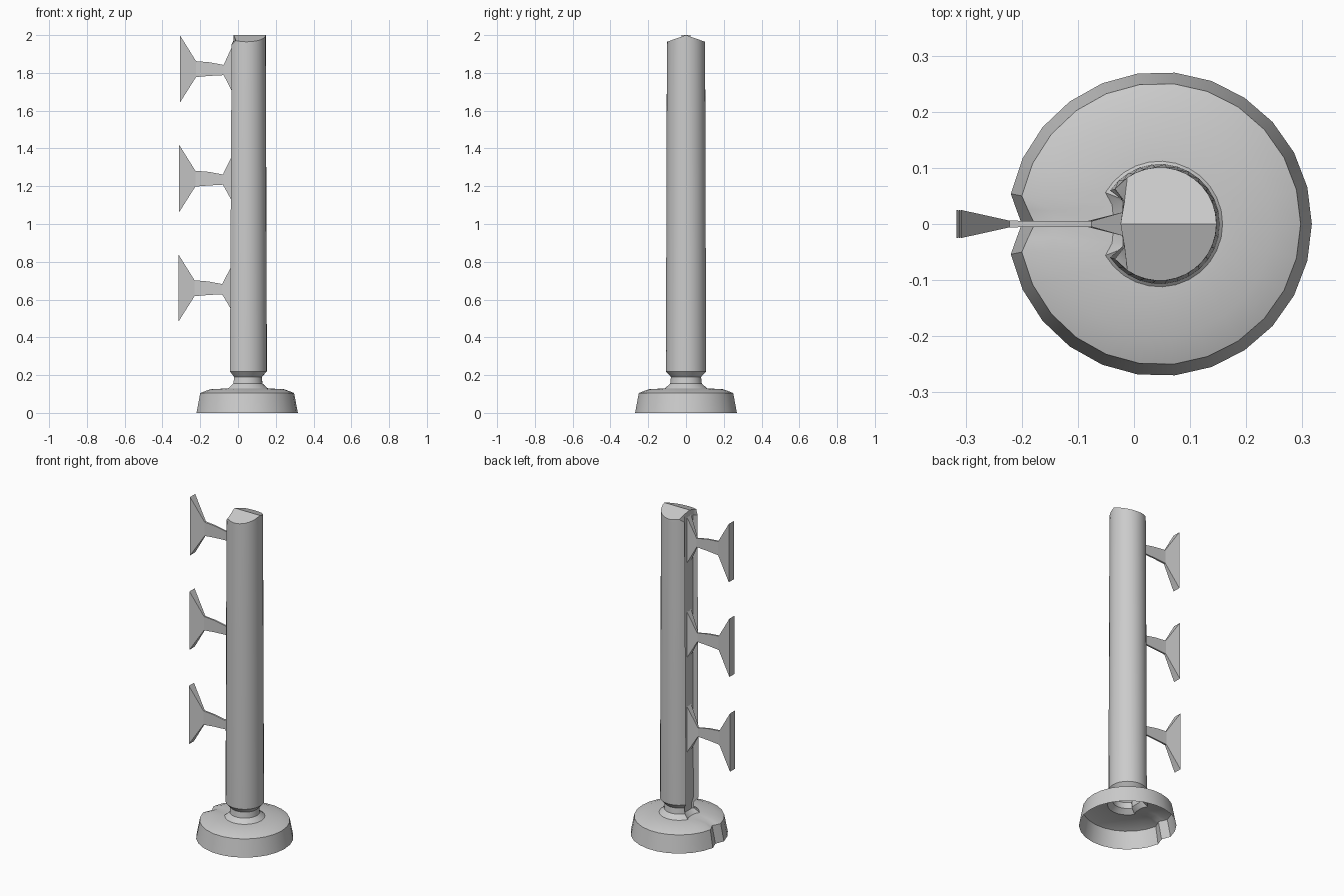
import bpy, bmesh, math

if "Cube" in bpy.data.objects:
    bpy.data.objects.remove(bpy.data.objects["Cube"])

CX = 0.046   # axis of the turned body
N = 25       # points around the outside of each ring


def finish(bm, name, angle=30):
    me = bpy.data.meshes.new(name)
    bmesh.ops.recalc_face_normals(bm, faces=bm.faces)
    bm.to_mesh(me)
    bm.free()
    ob = bpy.data.objects.new(name, me)
    bpy.context.collection.objects.link(ob)
    bpy.context.view_layer.objects.active = ob
    ob.select_set(True)
    bpy.ops.object.shade_smooth_by_angle(angle=math.radians(angle))
    ob.select_set(False)
    return ob


def ring(bm, r, z, a, depth, w, mid, gable=0.0):
    """Round outline open at -x: arc to +-a degrees, then a slot floor."""
    pts = []
    for i in range(N):
        t = math.radians(-a + 2 * a * i / (N - 1))
        pts.append((r * math.cos(t), r * math.sin(t)))
    pts += [(-depth, w), (-mid, 0), (-depth, -w)]
    return [bm.verts.new((CX + x, y, z - gable * abs(y))) for x, y in pts]


def skin(bm, rings):
    for lo, hi in zip(rings, rings[1:]):
        for i in range(len(lo)):
            j = (i + 1) % len(lo)
            bm.faces.new((lo[i], lo[j], hi[j], hi[i]))


# hollow base with V notch at the back edge
bm = bmesh.new()
skin(bm, [ring(bm, *p) for p in (
    (0.271, 0.000, 168.5, 0.256, 0.027, 0.246),
    (0.251, 0.105, 168.5, 0.235, 0.025, 0.223),
    (0.200, 0.125, 166.0, 0.190, 0.024, 0.185),
    (0.112, 0.130, 150.0, 0.085, 0.034, 0.082),
)])
finish(bm, "base")

# slotted column with neck, and a gabled top
bm = bmesh.new()
rings = [ring(bm, *p) for p in (
    (0.112, 0.130, 150, 0.085, 0.034, 0.082),
    (0.084, 0.155, 147, 0.060, 0.034, 0.060),
    (0.080, 0.190, 146, 0.060, 0.034, 0.060),
    (0.107, 0.220, 146, 0.066, 0.042, 0.068),
    (0.1015, 1.950, 142, 0.064, 0.042, 0.068),
    (0.1010, 2.000, 125, 0.063, 0.040, 0.070, 0.35),
)]
skin(bm, rings)
top = rings[-1]
front, back = N // 2, N + 1
bm.faces.new(top[front:back + 1])
bm.faces.new(top[back:] + top[:front + 1])
finish(bm, "column")


# flared brackets plugged into the slot
def bracket(name, zc, dx):
    # x, half width, top offset, bottom offset
    stations = (
        (-0.308 + dx, 0.025, 0.180, -0.178),
        (-0.222 + dx, 0.006, 0.042, -0.042),
        (-0.150 + dx, 0.005, 0.036, -0.036),
        (-0.076 + dx, 0.005, 0.022, -0.032),
        (-0.020, 0.021, 0.145, -0.140),
    )
    bm = bmesh.new()
    loops = [[bm.verts.new((x, s * w, zc + z))
              for s, z in ((-1, lo), (1, lo), (1, hi), (-1, hi))]
             for x, w, hi, lo in stations]
    skin(bm, loops)
    bm.faces.new(loops[0])
    bm.faces.new(loops[-1])
    finish(bm, name, 10)


for k, label in enumerate(("lower", "middle", "upper")):
    bracket(label + "_bracket", 0.66 + 0.58 * k, -0.004 * (2 - k))
